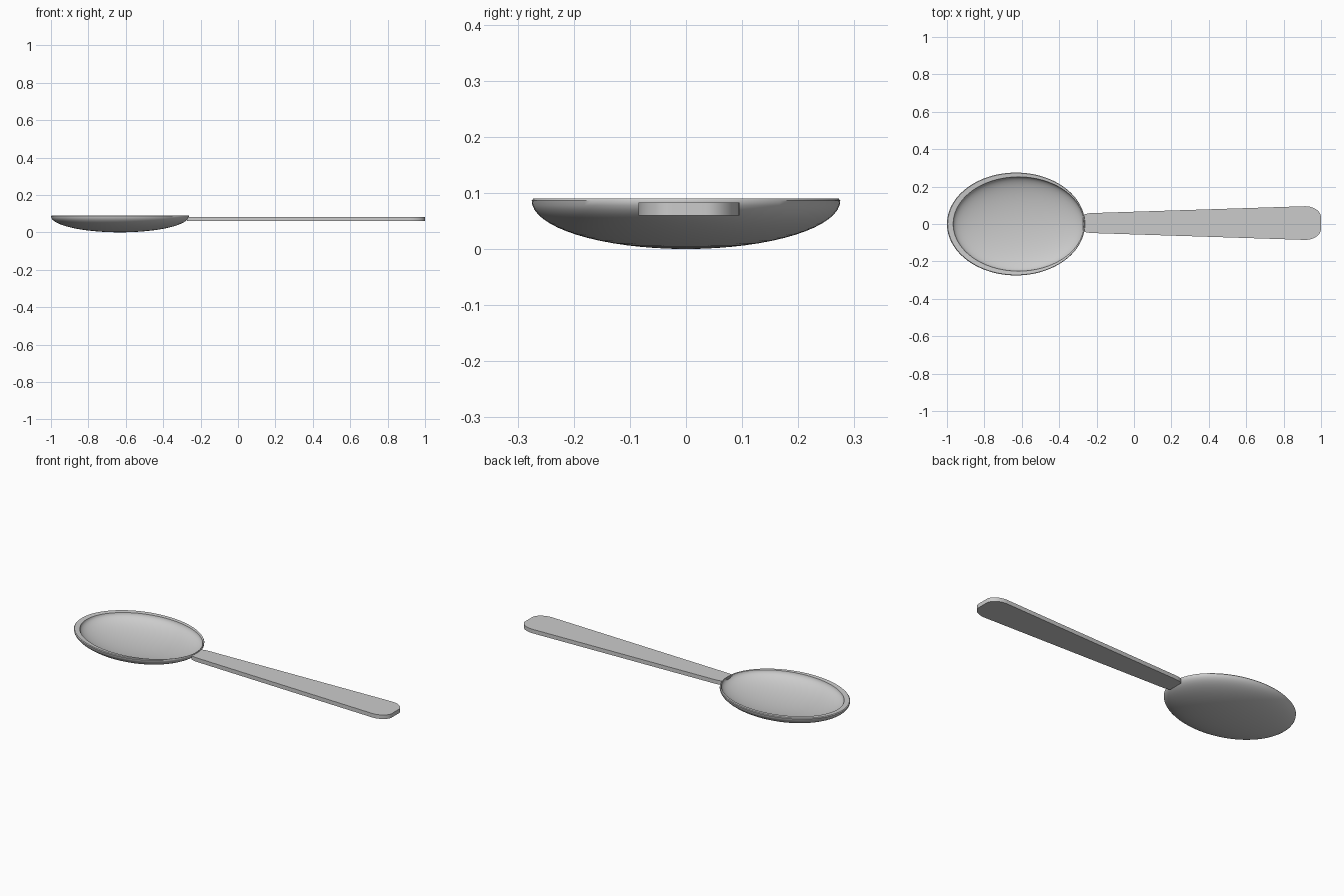
import bpy, bmesh, math

if "Cube" in bpy.data.objects:
    bpy.data.objects.remove(bpy.data.objects["Cube"])

SEG = 96


def finish(name, bm, angle):
    bmesh.ops.recalc_face_normals(bm, faces=bm.faces[:])
    mesh = bpy.data.meshes.new(name)
    bm.to_mesh(mesh)
    bm.free()
    obj = bpy.data.objects.new(name, mesh)
    bpy.context.collection.objects.link(obj)
    bpy.ops.object.select_all(action='DESELECT')
    obj.select_set(True)
    bpy.context.view_layer.objects.active = obj
    bpy.ops.object.shade_smooth_by_angle(angle=math.radians(angle))
    return obj


def ring(bm, cx, rx, ry, z):
    return [bm.verts.new((cx + rx * math.cos(2 * math.pi * i / SEG),
                          ry * math.sin(2 * math.pi * i / SEG), z))
            for i in range(SEG)]


# Bowl: outer half ellipsoid, rim, and a slightly offset inner hollow
bm = bmesh.new()
rings = []
N = 16
for k in range(1, N + 1):
    a = math.pi / 2 * k / N
    rings.append(ring(bm, -0.631, 0.369 * math.sin(a), 0.275 * math.sin(a),
                      0.086 * (1 - math.cos(a))))
rings.append(ring(bm, -0.630, 0.366, 0.272, 0.090))
for k in range(N, 0, -1):
    a = math.pi / 2 * k / N
    rings.append(ring(bm, -0.617, 0.350 * math.sin(a), 0.252 * math.sin(a),
                      0.088 - 0.072 * math.cos(a)))
for lo, hi in zip(rings, rings[1:]):
    for i in range(SEG):
        j = (i + 1) % SEG
        bm.faces.new((lo[i], lo[j], hi[j], hi[i]))
for loop, x, z in ((rings[0], -0.631, 0.0), (rings[-1], -0.617, 0.016)):
    tip = bm.verts.new((x, 0, z))
    for i in range(SEG):
        bm.faces.new((loop[i], loop[(i + 1) % SEG], tip))
finish("bowl", bm, 40)

# Handle: flat tapering bar with a rounded free end
half = [(-0.272, 0.040), (-0.262, 0.048), (-0.235, 0.053)]
for k in range(13):
    a = math.pi / 2 * k / 12
    half.append((0.915 + 0.085 * math.sin(a), 0.030 + 0.060 * math.cos(a)))
outline = half + [(x, -y) for x, y in reversed(half)]
bm = bmesh.new()
base = bm.faces.new([bm.verts.new((x, y + 0.005, 0.060)) for x, y in outline])
top = bmesh.ops.extrude_face_region(bm, geom=[base], use_keep_orig=True)
bmesh.ops.translate(bm, vec=(0, 0, 0.023),
                    verts=[v for v in top["geom"] if isinstance(v, bmesh.types.BMVert)])
finish("handle", bm, 30)
